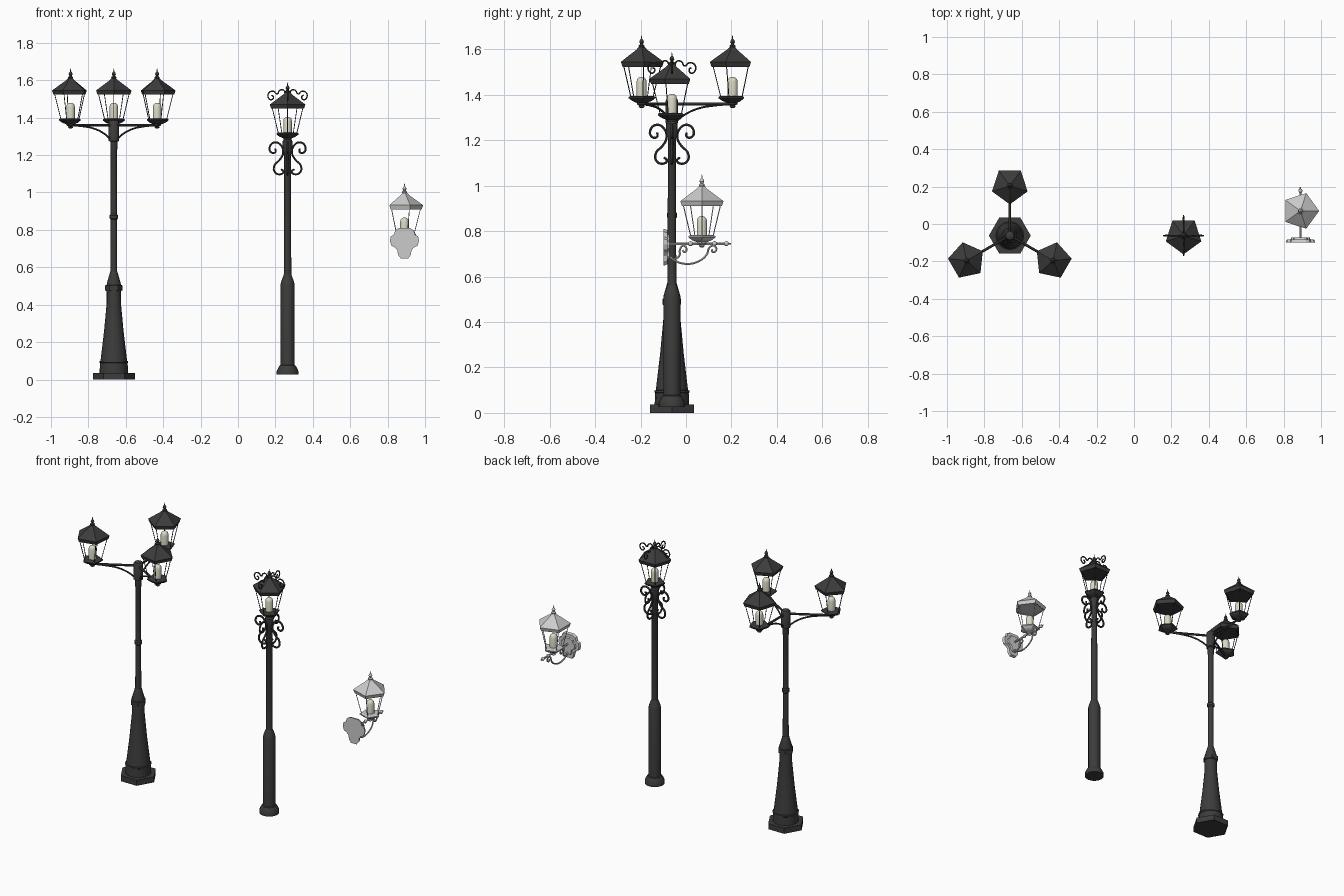
import bpy, bmesh
from math import sin, cos, pi, radians
from mathutils import Vector, Matrix

cube = bpy.data.objects.get("Cube")
if cube:
    bpy.data.objects.remove(cube, do_unlink=True)


def material(name, rgb):
    m = bpy.data.materials.new(name)
    m.use_nodes = True
    m.diffuse_color = (*rgb, 1)
    m.node_tree.nodes["Principled BSDF"].inputs["Base Color"].default_value = (*rgb, 1)
    return m


DARK = material("dark_iron", (0.045, 0.045, 0.045))
SILVER = material("silver_metal", (0.6, 0.6, 0.6))
CREAM = material("cream_bulb", (0.7, 0.69, 0.56))


def finish(name, bm, mat, smooth):
    bmesh.ops.recalc_face_normals(bm, faces=bm.faces)
    me = bpy.data.meshes.new(name)
    bm.to_mesh(me)
    bm.free()
    me.materials.append(mat)
    ob = bpy.data.objects.new(name, me)
    bpy.context.collection.objects.link(ob)
    if smooth:
        select(ob)
        bpy.ops.object.shade_smooth_by_angle(angle=radians(35))
    return ob


def select(ob):
    bpy.ops.object.select_all(action="DESELECT")
    ob.select_set(True)
    bpy.context.view_layer.objects.active = ob


def lathe(name, profile, sides, origin, mat, rot=0.0, smooth=True):
    """Capped solid of revolution from (radius, height) pairs."""
    bm = bmesh.new()
    rings = []
    for r, z in profile:
        rings.append([bm.verts.new(Vector(origin) + Vector((
            r * cos(rot + 2 * pi * i / sides), r * sin(rot + 2 * pi * i / sides), z)))
            for i in range(sides)])
    for a, b in zip(rings, rings[1:]):
        for i in range(sides):
            j = (i + 1) % sides
            bm.faces.new((a[i], a[j], b[j], b[i]))
    bm.faces.new(rings[0])
    bm.faces.new(rings[-1])
    return finish(name, bm, mat, smooth)


def tube(name, paths, radius, mat, curved=True):
    """Round tubes along one or more lists of points."""
    cu = bpy.data.curves.new(name, "CURVE")
    cu.dimensions = "3D"
    cu.bevel_depth = radius
    cu.bevel_resolution = 1
    cu.resolution_u = 5
    cu.use_fill_caps = True
    for pts in paths:
        if curved:
            sp = cu.splines.new("BEZIER")
            sp.bezier_points.add(len(pts) - 1)
            for bp, p in zip(sp.bezier_points, pts):
                bp.co = p
                bp.handle_left_type = bp.handle_right_type = "AUTO"
        else:
            sp = cu.splines.new("POLY")
            sp.points.add(len(pts) - 1)
            for sp_pt, p in zip(sp.points, pts):
                sp_pt.co = (*p, 1)
    cu.materials.append(mat)
    ob = bpy.data.objects.new(name, cu)
    bpy.context.collection.objects.link(ob)
    select(ob)
    bpy.ops.object.convert(target="MESH")
    bpy.ops.object.shade_smooth_by_angle(angle=radians(50))
    return ob


def radial(pts, angle, origin):
    """Place (radius, height) points in a vertical plane at an angle."""
    return [Vector(origin) + Vector((r * cos(angle), r * sin(angle), z)) for r, z in pts]


def lantern(name, origin, rot, mat):
    # Five-sided roof with a drooping lip
    lathe(name + "_roof", [(0.084, 0.184), (0.092, 0.181), (0.1, 0.203), (0.06, 0.232),
                           (0.026, 0.256), (0.012, 0.27)], 5, origin, mat, rot, False)
    lathe(name + "_finial", [(0.012, 0.265), (0.014, 0.275), (0.006, 0.281), (0.011, 0.29),
                             (0.008, 0.299), (0.003, 0.305), (0.001, 0.32)], 10, origin, mat)
    # Slim corner bars and rims around the open sides
    bars = [radial([(0.052, 0.05), (0.086, 0.185)], rot + 2 * pi * i / 5, origin)
            for i in range(5)]
    rim = [radial([(0.086, 0.183)], rot + 2 * pi * i / 5, origin)[0] for i in range(6)]
    tube(name + "_frame", bars + [rim], 0.0022, mat, False)
    # Tray and drop knob
    lathe(name + "_tray", [(0.022, 0.022), (0.045, 0.031), (0.062, 0.043), (0.062, 0.049),
                           (0.053, 0.054)], 5, origin, mat, rot, False)
    lathe(name + "_knob", [(0.006, 0), (0.013, 0.005), (0.011, 0.011), (0.021, 0.016),
                           (0.021, 0.028)], 12, origin, mat)
    # Bulb
    lathe(name + "_bulb", [(0.023, 0.053), (0.023, 0.115), (0.020, 0.127), (0.012, 0.135),
                           (0.003, 0.137)], 14, origin, CREAM)


# ---- Three-armed street lamp ----
P = (-0.664, -0.062, 0)
lathe("triple_plinth", [(0.112, 0), (0.112, 0.036)], 6, P, DARK, smooth=False)
lathe("triple_base", [(0.076, 0.036), (0.074, 0.088), (0.077, 0.09), (0.077, 0.098),
                      (0.071, 0.1), (0.052, 0.26), (0.038, 0.41), (0.038, 0.5),
                      (0.037, 0.515), (0.019, 0.578)], 16, P, DARK)
lathe("triple_base_band", [(0.036, 0.473), (0.047, 0.477), (0.047, 0.502), (0.036, 0.508)],
      6, P, DARK, smooth=False)
lathe("triple_pole", [(0.018, 0.57), (0.017, 0.855), (0.023, 0.862), (0.023, 0.878),
                      (0.017, 0.885), (0.017, 1.225), (0.019, 1.23), (0.019, 1.3)], 14, P, DARK)
lathe("triple_collar", [(0.02, 1.272), (0.028, 1.276), (0.028, 1.375), (0.022, 1.384),
                        (0.004, 1.39)], 14, P, DARK)
for n, heading in enumerate((90, 210, 330)):
    a = radians(heading)
    tube(f"triple_arm_{n + 1}", [radial([(0.015, 1.36), (0.265, 1.36)], a, P)],
         0.007, DARK, False)
    tube(f"triple_brace_{n + 1}", [radial([(0.024, 1.288), (0.06, 1.315), (0.12, 1.341),
                                           (0.18, 1.352), (0.24, 1.358)], a, P)], 0.005, DARK)
    spot = radial([(0.267, 1.342)], a, P)[0]
    lantern(f"triple_lantern_{n + 1}", spot, a + pi, DARK)

# ---- Single scrolled street lamp ----
Q = (0.265, -0.062, 0)
lathe("single_base", [(0.058, 0.026), (0.058, 0.045), (0.05, 0.062), (0.043, 0.075),
                      (0.037, 0.078), (0.037, 0.51), (0.033, 0.527), (0.02, 0.562)], 16, Q, DARK)
lathe("single_pole", [(0.02, 0.555), (0.018, 1.21), (0.026, 1.222), (0.026, 1.275),
                      (0.018, 1.285), (0.018, 1.295)], 14, Q, DARK)
lantern("single_lantern", (Q[0], Q[1], 1.267), -pi / 2, DARK)
LOWER = [(0.035, 1.125), (0.022, 1.11), (0.045, 1.097), (0.07, 1.112), (0.07, 1.145),
         (0.042, 1.175), (0.024, 1.21), (0.036, 1.253), (0.068, 1.268), (0.095, 1.245),
         (0.088, 1.215), (0.066, 1.215), (0.064, 1.234)]
UPPER = [(0.012, 1.525), (0.022, 1.548), (0.042, 1.546), (0.056, 1.527), (0.075, 1.541),
         (0.1, 1.533), (0.102, 1.506), (0.084, 1.496), (0.076, 1.513), (0.086, 1.52)]
quarters = [i * pi / 2 for i in range(4)]
tube("single_pole_scrolls", [radial(LOWER, a, Q) for a in quarters], 0.006, DARK)
tube("single_roof_scrolls", [radial(UPPER, a, Q) for a in quarters], 0.004, DARK)

# ---- Wall lamp ----
W = (0.89, 0, 0)
HALF = [(0.03, 0.81), (0.05, 0.797), (0.056, 0.775), (0.073, 0.765), (0.078, 0.742),
        (0.07, 0.716), (0.05, 0.706), (0.037, 0.69), (0.035, 0.667), (0.02, 0.648)]


def wall_plate(name, scale, y0, y1):
    mid = 0.735
    outline = HALF + [(-x, z) for x, z in reversed(HALF)]
    bm = bmesh.new()
    face = bm.faces.new([bm.verts.new((W[0] + x * scale, y0, mid + (z - mid) * scale))
                         for x, z in outline])
    ext = bmesh.ops.extrude_face_region(bm, geom=[face])["geom"]
    top = [v for v in ext if isinstance(v, bmesh.types.BMVert)]
    bmesh.ops.translate(bm, verts=top, vec=(0, y1 - y0, 0))
    # Slightly rounded outer rim
    bmesh.ops.scale(bm, verts=top, vec=(0.93, 1, 0.93),
                    space=Matrix.Translation((-W[0], 0, -mid)))
    finish(name, bm, SILVER, False)


wall_plate("wall_back_plate", 1.0, -0.098, -0.082)
wall_plate("wall_front_plate", 0.68, -0.083, -0.072)
tube("wall_arm", [radial([(-0.075, 0.745), (0.18, 0.745)], pi / 2, W)], 0.006, SILVER, False)
SWEEP = [(-0.075, 0.69), (-0.045, 0.668), (0, 0.656), (0.05, 0.665), (0.09, 0.695),
         (0.105, 0.73), (0.125, 0.735), (0.133, 0.717), (0.118, 0.708), (0.113, 0.72)]
CURL = [(-0.055, 0.675), (-0.03, 0.69), (-0.026, 0.72), (-0.012, 0.736), (0.002, 0.722),
        (-0.006, 0.708), (-0.016, 0.716)]
tube("wall_scrolls", [radial(p, pi / 2, W) for p in (SWEEP, CURL)], 0.005, SILVER)
for y in (0.02, 0.125, 0.178):
    bm = bmesh.new()
    bmesh.ops.create_uvsphere(bm, u_segments=10, v_segments=6, radius=0.011,
                              matrix=Matrix.Translation((W[0], y, 0.745)))
    finish("wall_arm_bead", bm, SILVER, True)
tube("wall_arm_tip", [radial([(0.178, 0.745), (0.198, 0.745)], pi / 2, W)], 0.004, SILVER, False)
lantern("wall_lantern", (W[0], 0.07, 0.729), 0, SILVER)
